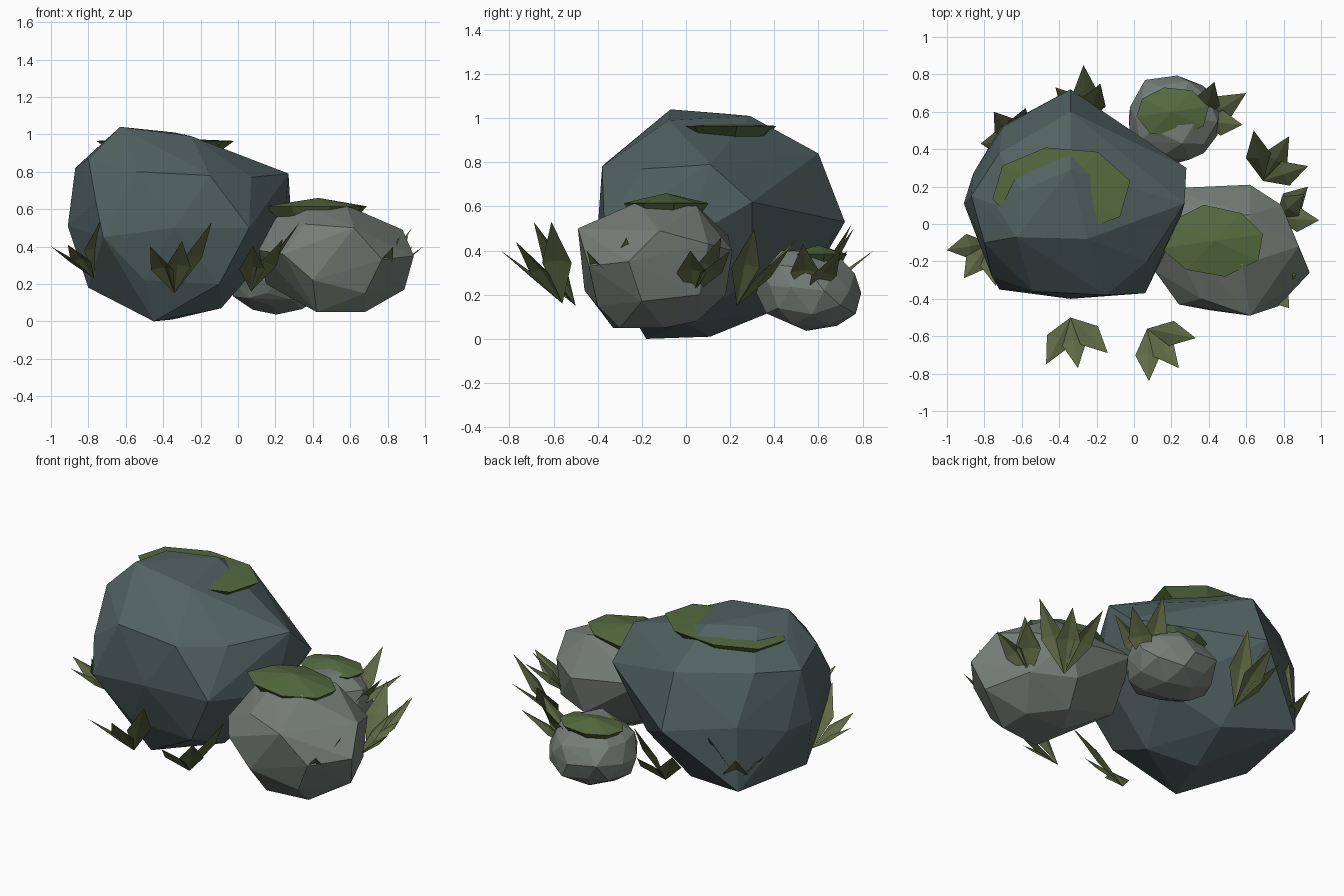
import bpy, bmesh, math, random
from mathutils import Vector

if "Cube" in bpy.data.objects:
    bpy.data.objects.remove(bpy.data.objects["Cube"])

random.seed(4)

def material(name, rgb):
    m = bpy.data.materials.new(name)
    m.diffuse_color = (*rgb, 1)
    m.use_nodes = True
    m.node_tree.nodes["Principled BSDF"].inputs["Base Color"].default_value = m.diffuse_color
    return m

DARK = material("dark_stone", (0.085, 0.122, 0.122))
PALE = material("pale_stone", (0.18, 0.21, 0.19))
MOSS = material("moss", (0.09, 0.145, 0.05))
GRASS = material("grass", (0.12, 0.145, 0.06))

def finish(bm, name, mat):
    bmesh.ops.recalc_face_normals(bm, faces=bm.faces[:])
    me = bpy.data.meshes.new(name)
    bm.to_mesh(me)
    bm.free()
    me.materials.append(mat)
    bpy.context.collection.objects.link(bpy.data.objects.new(name, me))

def hull(name, points, mat):
    bm = bmesh.new()
    for p in points:
        bm.verts.new(p)
    r = bmesh.ops.convex_hull(bm, input=bm.verts[:])
    junk = {v for v in r["geom_interior"] + r["geom_unused"] if isinstance(v, bmesh.types.BMVert)}
    bmesh.ops.delete(bm, geom=list(junk), context='VERTS')
    finish(bm, name, mat)

# Large dark boulder, faceted hull
hull("large_boulder", [
    (-.63, -.07, 1.04), (-.6, .18, 1.02), (-.34, .29, 1.01), (-.25, -.08, .99), (-.74, .1, .94),
    (-.54, -.36, .8), (-.15, -.38, .78), (.07, -.2, .77), (.27, .11, .79), (.28, .3, .62),
    (-.34, .6, .84), (-.34, .72, .53), (-.87, .15, .82), (-.91, .11, .51), (-.72, -.35, .45),
    (-.34, -.4, .5), (.06, -.37, .5), (-.86, .27, .5), (-.7, .52, .57), (-.8, 0, .18),
    (-.45, -.18, 0), (-.35, .11, .01), (-.09, 0, .07), (-.3, .38, .12), (.24, 0, .45),
    (-.5, -.3, .22), (-.1, -.3, .2), (-.71, .52, .19), (.05, .3, .27), (-.72, .38, .85),
    (-.8, -.1, .87), (-.76, -.28, .64)], DARK)

# Medium pale boulder
hull("medium_boulder", [
    (.37, -.2, .62), (.58, -.22, .62), (.42, .03, .62), (.62, .05, .6), (.36, -.4, .52),
    (.62, -.49, .5), (.77, -.44, .33), (.88, -.12, .49), (.94, -.26, .35), (.79, .1, .43),
    (.62, .21, .4), (.17, .19, .47), (.2, -.1, .55), (.11, -.25, .38), (.24, -.43, .36),
    (.4, -.46, .22), (.68, -.4, .15), (.89, -.2, .17), (.79, .06, .2), (.55, .18, .2),
    (.15, 0, .2), (.42, -.33, .05), (.68, -.3, .05), (.42, -.1, .05), (.68, -.1, .05),
    (.5, .05, .08), (.28, -.04, .61)], PALE)

# Small pale boulder: jittered, squashed icosphere
bm = bmesh.new()
bmesh.ops.create_icosphere(bm, subdivisions=2, radius=1)
pts = [Vector((.215 + v.co.x * .26, .56 + v.co.y * .24, .225 + v.co.z * .185))
       + Vector([random.uniform(-.018, .018) for _ in range(3)]) for v in bm.verts]
bm.free()
hull("small_boulder", pts, PALE)

# Moss caps: flat irregular pads that the boulders poke through
def moss_cap(name, c, rx, ry, rim, low, peak):
    pts = [(c[0], c[1], peak)]
    for i in range(8):
        a = math.tau * i / 8 + .2
        k = random.uniform(.93, 1.04)
        x, y = math.cos(a) * k, math.sin(a) * k
        pts.append((c[0] + x * rx, c[1] + y * ry, rim))
        pts.append((c[0] + x * rx * .8, c[1] + y * ry * .8, low))
    hull(name, pts, MOSS)

moss_cap("large_moss", (-.4, .18), .38, .25, .965, .91, .98)
moss_cap("medium_moss", (.43, -.09), .28, .19, .615, .56, .66)
moss_cap("small_moss", (.2, .6), .2, .135, .385, .35, .425)

# Grass tufts: kite-shaped folded blades fanning from a base point to each tip
def tuft(name, base, tips):
    bm = bmesh.new()
    b = Vector(base)
    for t in tips:
        d = Vector(t) - b
        side = d.cross(Vector((0, 0, 1))).normalized() * .068
        fold = side.cross(d).normalized() * .018
        mid = b + d * .5
        vb, vl, vt, vr, vm = [bm.verts.new(p) for p in
                              (b, mid - side, b + d, mid + side, mid + fold)]
        for f in ((vb, vm, vl), (vl, vm, vt), (vb, vr, vm), (vm, vr, vt)):
            bm.faces.new(f)
    finish(bm, name, GRASS)

TUFTS = {
    "front_left": ((-.34, -.5, .15), [(-.47, -.75, .4), (-.3, -.77, .43), (-.14, -.69, .53)]),
    "front_middle": ((.07, -.56, .16), [(.08, -.84, .4), (.24, -.77, .44), (.33, -.61, .53)]),
    "left": ((-.77, -.1, .23), [(-1, -.14, .4), (-.91, -.29, .41), (-.74, -.33, .53)]),
    "back_left": ((-.63, .44, .16), [(-.82, .43, .4), (-.75, .6, .42), (-.58, .62, .52)]),
    "back": ((-.25, .55, .15), [(-.42, .73, .4), (-.27, .85, .4), (-.18, .75, .52)]),
    "small_rock": ((.36, .55, .17), [(.43, .76, .5), (.6, .7, .4), (.58, .53, .43)]),
    "right_back": ((.69, .23, .15), [(.64, .5, .45), (.83, .47, .41), (.93, .31, .5)]),
    "right": ((.76, .03, .2), [(.99, .02, .4), (.91, .16, .46), (.93, .2, .4)]),
    "right_front": ((.71, -.3, .15), [(.83, -.45, .4), (.87, -.27, .46)]),
}
for name, (base, tips) in TUFTS.items():
    tuft(name + "_grass", base, tips)
